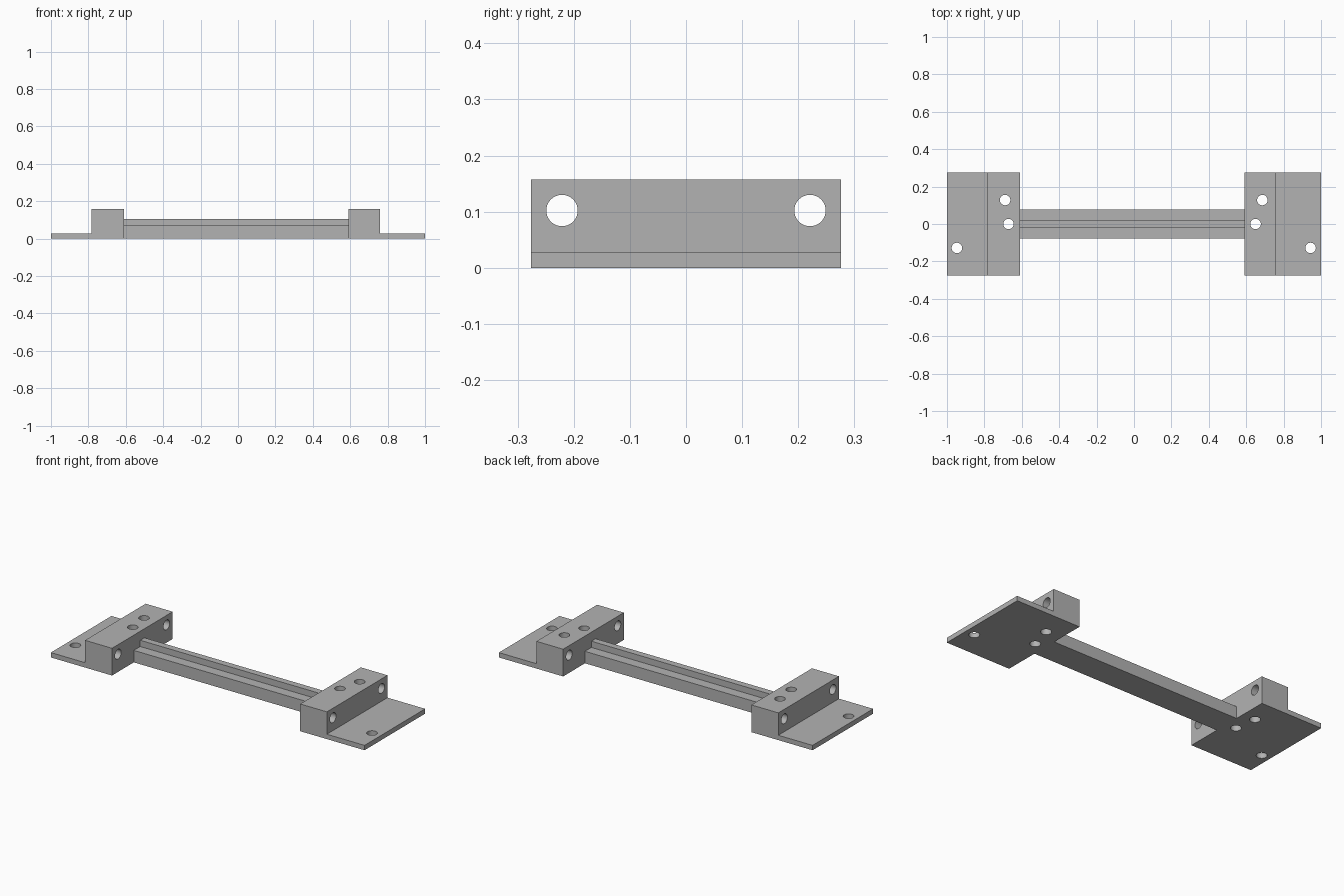
import bpy, bmesh, math
from mathutils import Matrix, Vector

if "Cube" in bpy.data.objects:
    bpy.data.objects.remove(bpy.data.objects["Cube"])

grey = bpy.data.materials.new("plain_grey")
grey.diffuse_color = (0.45, 0.45, 0.45, 1)
grey.use_nodes = True
grey.node_tree.nodes["Principled BSDF"].inputs["Base Color"].default_value = grey.diffuse_color

HALF_Y = 0.276
PLATE_Z, BLOCK_Z = 0.028, 0.157
HOLE_R = 0.028


def finish(name, bm):
    bmesh.ops.recalc_face_normals(bm, faces=bm.faces)
    mesh = bpy.data.meshes.new(name)
    bm.to_mesh(mesh)
    bm.free()
    mesh.materials.append(grey)
    obj = bpy.data.objects.new(name, mesh)
    bpy.context.collection.objects.link(obj)
    return obj


def extrude(name, points, direction):
    bm = bmesh.new()
    face = bm.faces.new([bm.verts.new(p) for p in points])
    new = bmesh.ops.extrude_face_region(bm, geom=[face])["geom"]
    verts = [v for v in new if isinstance(v, bmesh.types.BMVert)]
    bmesh.ops.translate(bm, verts=verts, vec=Vector(direction))
    return finish(name, bm)


def bracket(name, outer, step, inner, holes):
    # L-shaped side profile extruded across the depth
    profile = [(outer, 0), (inner, 0), (inner, BLOCK_Z),
               (step, BLOCK_Z), (step, PLATE_Z), (outer, PLATE_Z)]
    obj = extrude(name, [(x, -HALF_Y, z) for x, z in profile], (0, 2 * HALF_Y, 0))

    # Vertical screw holes and lengthwise rod holes
    bm = bmesh.new()
    places = [Matrix.Translation((x, y, 0.08)) for x, y in holes]
    turn = Matrix.Rotation(math.pi / 2, 4, 'Y')
    places += [Matrix.Translation(((step + inner) / 2, y, 0.102)) @ turn
               for y in (-0.221, 0.221)]
    for m in places:
        bmesh.ops.create_cone(bm, cap_ends=True, segments=40, radius1=HOLE_R,
                              radius2=HOLE_R, depth=0.3, matrix=m)
    cutter = finish(name + "_hole_cutter", bm)
    cutter.hide_render = True

    mod = obj.modifiers.new("holes", 'BOOLEAN')
    mod.operation = 'DIFFERENCE'
    mod.solver = 'EXACT'
    mod.object = cutter
    bpy.ops.object.select_all(action='DESELECT')
    bpy.context.view_layer.objects.active = obj
    obj.select_set(True)
    bpy.ops.object.modifier_apply(modifier=mod.name)
    bpy.data.objects.remove(cutter)
    bpy.ops.object.shade_smooth_by_angle(angle=math.radians(30))
    return obj


# End brackets
bracket("left_bracket", -1.0, -0.782, -0.61,
        [(-0.947, -0.128), (-0.689, 0.128), (-0.671, 0)])
bracket("right_bracket", 1.0, 0.76, 0.59,
        [(0.944, -0.128), (0.686, 0.128), (0.65, 0)])

# Connecting bar with a raised centre rib
half = [(0.0775, 0), (0.0775, 0.069), (0.019, 0.069), (0.019, 0.105)]
section = half + [(-y, z) for y, z in reversed(half)]
extrude("ribbed_bar", [(-0.61, y, z) for y, z in section], (1.2, 0, 0))
